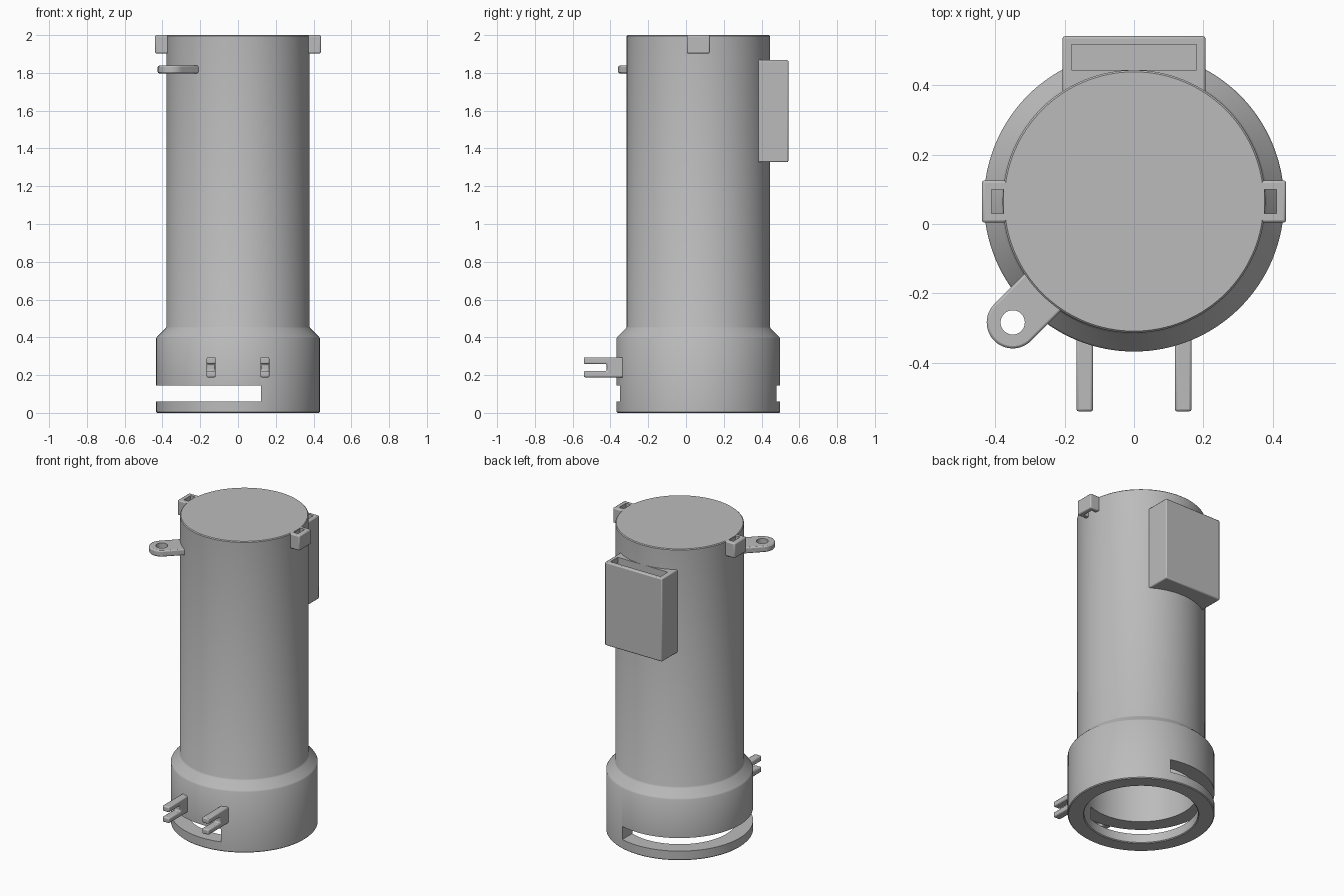
import bpy, bmesh, math
from mathutils import Vector, Matrix

if "Cube" in bpy.data.objects:
    bpy.data.objects.remove(bpy.data.objects["Cube"], do_unlink=True)

AXIS_Y = 0.065      # the tube stands slightly behind the origin
TUBE_R, BASE_R, BORE_R = 0.379, 0.433, 0.336

grey = bpy.data.materials.new("plain grey")
grey.use_nodes = True
grey.diffuse_color = (0.5, 0.5, 0.5, 1)
grey.node_tree.nodes["Principled BSDF"].inputs["Base Color"].default_value = (0.5, 0.5, 0.5, 1)


def finish(name, bm):
    bmesh.ops.recalc_face_normals(bm, faces=bm.faces)
    mesh = bpy.data.meshes.new(name)
    bm.to_mesh(mesh)
    bm.free()
    mesh.materials.append(grey)
    obj = bpy.data.objects.new(name, mesh)
    bpy.context.collection.objects.link(obj)
    return obj


def box(name, lo, hi):
    lo, hi = Vector(lo), Vector(hi)
    bm = bmesh.new()
    bmesh.ops.create_cube(bm, size=1)
    bmesh.ops.scale(bm, vec=hi - lo, verts=bm.verts)
    bmesh.ops.translate(bm, vec=(lo + hi) / 2, verts=bm.verts)
    return finish(name, bm)


def extrude(name, points, matrix, depth):
    """Extrude a flat outline along its local z, then place it."""
    bm = bmesh.new()
    face = bm.faces.new([bm.verts.new((u, v, 0)) for u, v in points])
    new = bmesh.ops.extrude_face_region(bm, geom=[face])["geom"]
    bmesh.ops.translate(bm, vec=(0, 0, depth),
                        verts=[g for g in new if isinstance(g, bmesh.types.BMVert)])
    bmesh.ops.transform(bm, matrix=matrix, verts=bm.verts)
    return finish(name, bm)


def lathe(name, profile, steps=128):
    bm = bmesh.new()
    verts = [bm.verts.new((r, 0, z)) for r, z in profile]
    edges = [bm.edges.new(pair) for pair in zip(verts, verts[1:])]
    bmesh.ops.spin(bm, geom=verts + edges, cent=(0, 0, 0), axis=(0, 0, 1),
                   angle=math.tau, steps=steps, use_merge=True)
    bmesh.ops.remove_doubles(bm, verts=bm.verts, dist=0.0001)
    bmesh.ops.translate(bm, vec=(0, AXIS_Y, 0), verts=bm.verts)
    return finish(name, bm)


def cut(obj, cutter):
    mod = obj.modifiers.new("cut", 'BOOLEAN')
    mod.operation, mod.solver, mod.object = 'DIFFERENCE', 'EXACT', cutter
    cutter.hide_render = True
    cutter.hide_set(True)


def soften(obj, width=0.007):
    mod = obj.modifiers.new("soft edges", 'BEVEL')
    mod.width, mod.segments = width, 2
    mod.limit_method, mod.angle_limit = 'ANGLE', math.radians(40)


def smooth(obj):
    bpy.ops.object.select_all(action='DESELECT')
    obj.select_set(True)
    bpy.context.view_layer.objects.active = obj
    bpy.ops.object.shade_smooth_by_angle(angle=math.radians(35))


# Hollow tube with a wider foot and a closed top
c = 0.005
body = lathe("tube_body", [
    (0, 1.95), (BORE_R, 1.95), (BORE_R, c), (BORE_R + c, 0), (BASE_R - c, 0),
    (BASE_R, c), (BASE_R, 0.395), (BASE_R - c, 0.403), (TUBE_R + c, 0.447),
    (TUBE_R, 0.456), (TUBE_R, 2 - c), (TUBE_R - c, 2), (0, 2)])
# Sideways slot through the foot
cut(body, box("slot_cutter", (-0.6, -0.6, 0.061), (0.122, 0.7, 0.146)))
smooth(body)

# Bore used to trim the fittings flush with the inside wall
bore = lathe("bore_cutter", [(0, -0.1), (BORE_R + 0.01, -0.1), (BORE_R + 0.01, 1.94), (0, 1.94)])

# Open-topped pocket on the back
pocket = box("back_pocket", (-0.206, 0.34, 1.327), (0.206, 0.542, 1.868))
soften(pocket)
cut(pocket, box("pocket_cutter", (-0.18, 0.444, 1.352), (0.18, 0.518, 1.95)))
cut(pocket, bore)
smooth(pocket)

for side, s in (("left", 1), ("right", -1)):
    # Strap loop at the rim
    xs = sorted((s * 0.35, s * 0.439))
    loop = box(side + "_strap_loop", (xs[0], AXIS_Y - 0.061, 1.903), (xs[1], AXIS_Y + 0.061, 2))
    soften(loop)
    xs = sorted((s * 0.377, s * 0.411))
    cut(loop, box(side + "_loop_cutter", (xs[0], AXIS_Y - 0.035, 1.8), (xs[1], AXIS_Y + 0.035, 2.1)))
    smooth(loop)

    # Forked peg on the front of the foot, outlined in the y-z plane
    outline = [(-0.31, 0.188), (-0.541, 0.188), (-0.541, 0.222), (-0.42, 0.222),
               (-0.42, 0.259), (-0.541, 0.259), (-0.541, 0.294), (-0.31, 0.294)]
    to_yz = Matrix(((0, 0, 1, s * 0.142 - 0.024), (1, 0, 0, 0), (0, 1, 0, 0), (0, 0, 0, 1)))
    peg = extrude(side + "_forked_peg", outline, to_yz, 0.048)
    soften(peg)
    smooth(peg)

# Hanging lug: a round-ended tab pointing out at the front right
arc = [math.pi / 2 - math.pi * i / 24 for i in range(25)]
tab = [(-0.14, -0.075), (-0.14, 0.075)] + [(0.075 * math.cos(a), 0.075 * math.sin(a)) for a in arc]
place = Matrix.Translation((-0.35, -0.284, 1.798)) @ Matrix.Rotation(math.radians(225), 4, 'Z')
lug = extrude("hanging_lug", tab, place, 0.04)
soften(lug)
hole = [(0.035 * math.cos(math.tau * i / 32), 0.035 * math.sin(math.tau * i / 32)) for i in range(32)]
cut(lug, extrude("lug_hole_cutter", hole, place @ Matrix.Translation((0, 0, -0.1)), 0.3))
smooth(lug)
